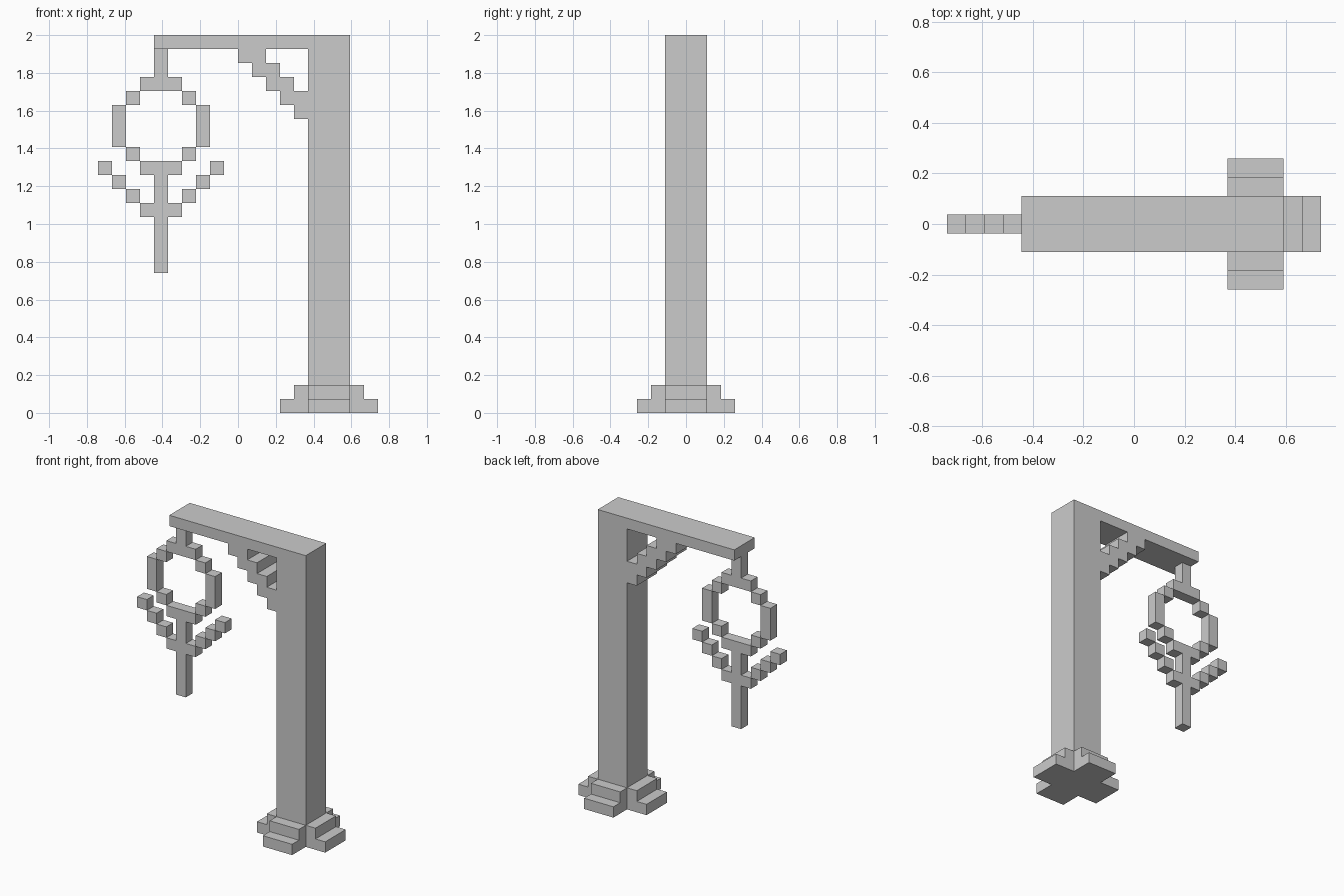
import bpy, bmesh
from math import pi
from mathutils import Matrix

if "Cube" in bpy.data.objects:
    bpy.data.objects.remove(bpy.data.objects["Cube"])

U = 2 / 27  # one block


def prism(name, profiles, depth, x=0, turns=(0,)):
    """Extrude x-z outlines (in blocks) along y, copied at quarter turns, placed at x."""
    bm = bmesh.new()
    for turn in turns:
        rot = Matrix.Translation((x, 0, 0)) @ Matrix.Rotation(turn * pi / 2, 4, 'Z')
        for outline in profiles:
            verts = [bm.verts.new(rot @ Matrix.Translation((px, -depth / 2, pz)).translation)
                     for px, pz in outline]
            face = bm.faces.new(verts)
            out = bmesh.ops.extrude_face_region(bm, geom=[face])["geom"]
            moved = [g for g in out if isinstance(g, bmesh.types.BMVert)]
            bmesh.ops.translate(bm, verts=moved, vec=rot.to_3x3() @ Matrix.Translation((0, depth, 0)).translation)
    bmesh.ops.scale(bm, vec=(U, U, U), verts=bm.verts)
    bmesh.ops.recalc_face_normals(bm, faces=bm.faces)
    mesh = bpy.data.meshes.new(name)
    bm.to_mesh(mesh)
    bm.free()
    obj = bpy.data.objects.new(name, mesh)
    bpy.context.collection.objects.link(obj)
    return obj


def rect(x0, x1, z0, z1):
    return [(x0, z0), (x1, z0), (x1, z1), (x0, z1)]


def pair(x0, x1, z0, z1):
    return [rect(x0, x1, z0, z1), rect(-x1, -x0, z0, z1)]


POST_X, HANG_X = 6.5, -5.5

# Post, top beam and stepped diagonal brace
prism("post", [rect(-1.5, 1.5, 0, 27)], 3, POST_X)
prism("beam", [rect(-6, 5, 26, 27)], 3)
lower = [(0, 26), (0, 25), (1, 25), (1, 24), (2, 24), (2, 23), (3, 23), (3, 22), (4, 22), (4, 21), (5, 21)]
upper = [(5, 23), (4, 23), (4, 24), (3, 24), (3, 25), (2, 25), (2, 26)]
prism("brace", [lower + upper], 3)

# Stepped foot on each side of the post
foot = [(1.5, 0), (3.5, 0), (3.5, 1), (2.5, 1), (2.5, 2), (1.5, 2)]
prism("feet", [foot], 3, POST_X, turns=range(4))

# Hanging ornament: hanger, open ring, stem and rising prongs
prism("hanger", [rect(-0.5, 0.5, 24, 26)], 1, HANG_X)
ring = [rect(-1.5, 1.5, z, z + 1) for z in (17, 23)]
ring += pair(1.5, 2.5, 18, 19) + pair(1.5, 2.5, 22, 23) + pair(2.5, 3.5, 19, 22)
prism("ring", ring, 1, HANG_X)
prism("stem", [rect(-0.5, 0.5, 10, 17)], 1, HANG_X)
prongs = []
for n in range(4):
    prongs += pair(n + 0.5, n + 1.5, 14 + n, 15 + n)
prism("prongs", prongs, 1, HANG_X)
